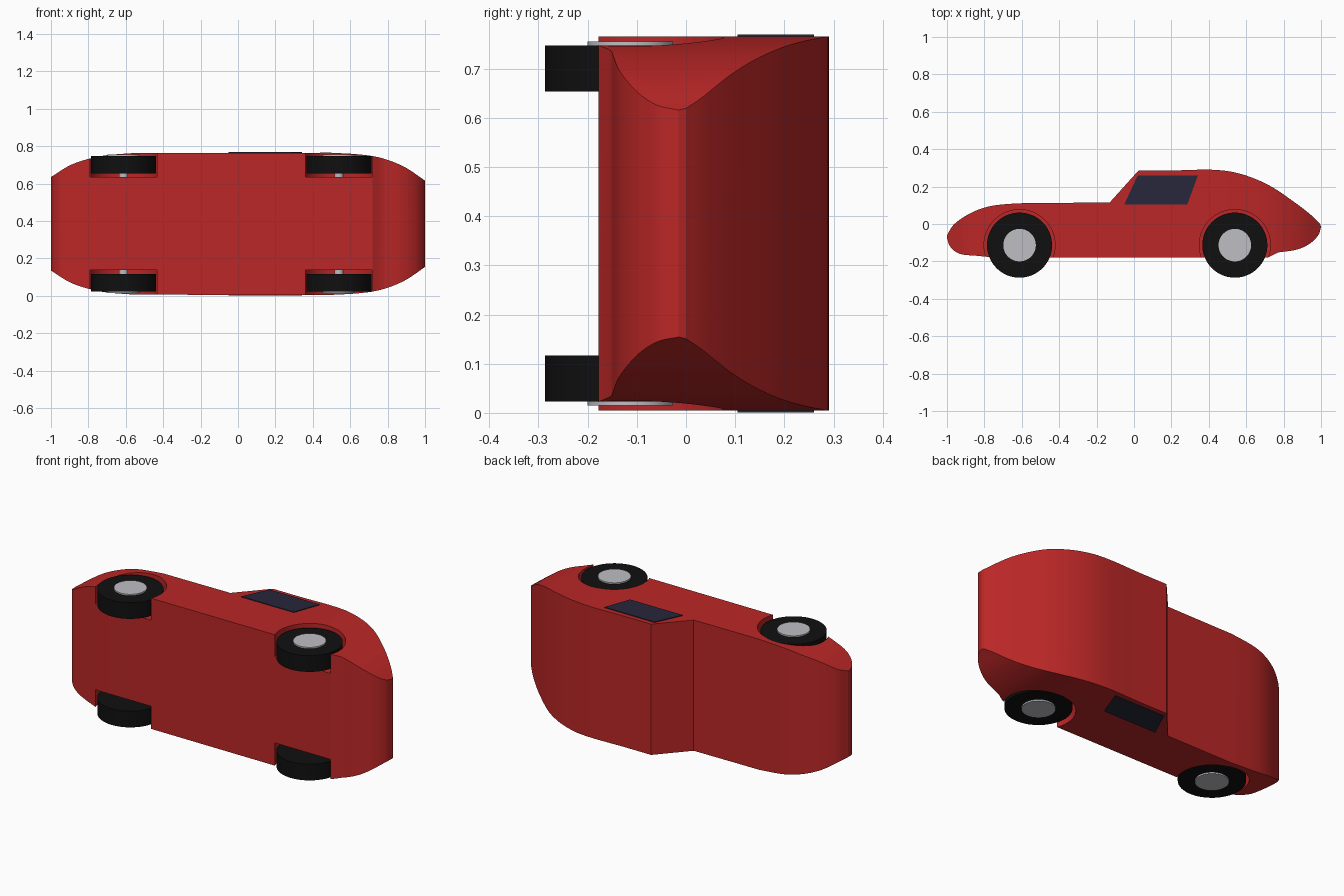
import bpy, bmesh, math
from mathutils import Vector

cube = bpy.data.objects.get("Cube")
if cube:
    bpy.data.objects.remove(cube, do_unlink=True)

MID = 0.385                      # middle of the car's width, along z
WHEEL_X, WHEEL_Y = (-0.612, 0.539), -0.113


def material(name, r, g, b):
    m = bpy.data.materials.new(name)
    m.use_nodes = True
    m.diffuse_color = (r, g, b, 1)
    m.node_tree.nodes["Principled BSDF"].inputs["Base Color"].default_value = (r, g, b, 1)
    return m


red = material("body red", 0.5, 0.02, 0.02)
black = material("tyre black", 0.005, 0.005, 0.005)
silver = material("hub silver", 0.52, 0.51, 0.55)
glass = material("window dark", 0.02, 0.02, 0.045)


def spline(pts, steps=6):
    """Smooth open curve through the points."""
    p = [Vector(q) for q in pts]
    p = [2 * p[0] - p[1]] + p + [2 * p[-1] - p[-2]]
    out = []
    for a, b, c, d in zip(p, p[1:], p[2:], p[3:]):
        for i in range(steps):
            t = i / steps
            out.append(b + (c - a) * t / 2 + (a * 2 - b * 5 + c * 4 - d) * t * t / 2
                       + (b * 3 - a - c * 3 + d) * t ** 3 / 2)
    return out + [p[-2]]


def prism(name, outline, lo, hi, mat, axis="z"):
    """Extrude an outline along z, or an (x, z) outline along y."""
    def place(p, h):
        return (p[0], p[1], h) if axis == "z" else (p[0], h, p[1])
    bm = bmesh.new()
    rings = [[bm.verts.new(place(p, h)) for p in outline] for h in (lo, hi)]
    n = len(outline)
    for ring in rings:
        bm.faces.new(ring)
    for i in range(n):
        j = (i + 1) % n
        bm.faces.new((rings[0][i], rings[0][j], rings[1][j], rings[1][i]))
    bmesh.ops.recalc_face_normals(bm, faces=bm.faces)
    me = bpy.data.meshes.new(name)
    bm.to_mesh(me)
    bm.free()
    me.materials.append(mat)
    ob = bpy.data.objects.new(name, me)
    bpy.context.collection.objects.link(ob)
    return ob


def smooth(ob, angle=30):
    bpy.ops.object.select_all(action="DESELECT")
    ob.select_set(True)
    bpy.context.view_layer.objects.active = ob
    bpy.ops.object.shade_smooth_by_angle(angle=math.radians(angle))


def disc(name, x, radius, lo, hi, mat):
    ring = [(x + radius * math.cos(math.tau * i / 64),
             WHEEL_Y + radius * math.sin(math.tau * i / 64)) for i in range(64)]
    return prism(name, ring, lo, hi, mat)


# Body side profile: nose and bonnet, roof and tail, underside
bonnet = spline([(-1, -0.06), (-0.96, 0.0), (-0.87, 0.06), (-0.76, 0.097),
                 (-0.6, 0.111), (-0.4, 0.113), (-0.13, 0.115)])
tail = spline([(0.024, 0.286), (0.2, 0.286), (0.42, 0.29), (0.57, 0.268), (0.72, 0.208),
               (0.86, 0.115), (0.95, 0.045), (0.995, 0.0)])
under = spline([(1, -0.015), (0.985, -0.06), (0.94, -0.105), (0.87, -0.137), (0.77, -0.152)])
nose = spline([(-0.76, -0.178), (-0.84, -0.17), (-0.93, -0.16), (-0.98, -0.125), (-0.999, -0.08)])
body = prism("body", bonnet + tail + under + [Vector((0.72, -0.178))] + nose, -0.1, 0.9, red)

# Plan outline, half drawn and mirrored across the width
half = spline([(-1, 0.25), (-0.9, 0.312), (-0.8, 0.347), (-0.7, 0.367), (-0.55, 0.379)]) \
    + spline([(0.5, 0.38), (0.65, 0.371), (0.77, 0.351), (0.89, 0.304), (1.001, 0.23)])
plan = [(p.x, MID + p.y) for p in half] + [(p.x, MID - p.y) for p in reversed(half)]
cutters = [(prism("plan_cutter", plan, -1, 1, red, "y"), "INTERSECT")]

# Wheel wells
for x in WHEEL_X:
    for lo, hi in ((-0.3, 0.137), (0.636, 1.1)):
        cutters.append((disc("well_cutter", x, 0.19, lo, hi, red), "DIFFERENCE"))

for cutter, op in cutters:
    cutter.hide_render = True
    mod = body.modifiers.new("cut", "BOOLEAN")
    mod.object, mod.operation, mod.solver = cutter, op, "EXACT"
graph = bpy.context.evaluated_depsgraph_get()
shaped = bpy.data.meshes.new_from_object(body.evaluated_get(graph))
body.modifiers.clear()
body.data = shaped
for cutter, op in cutters:
    bpy.data.objects.remove(cutter, do_unlink=True)
smooth(body, 20)

# Wheels, hubs and axles
for x, end in zip(WHEEL_X, ("front", "rear")):
    smooth(disc(end + "_axle", x, 0.024, 0.05, 0.72, silver))
    for side, s in (("right", 1), ("left", -1)):
        def span(a, b):
            return sorted((MID + s * a, MID + s * b))
        smooth(disc(f"{end}_{side}_tyre", x, 0.174, *span(0.268, 0.362), black))
        smooth(disc(f"{end}_{side}_hub", x, 0.087, *span(0.35, 0.37), silver))

# Side windows
pane = [(-0.052, 0.105), (0.02, 0.26), (0.342, 0.26), (0.285, 0.105)]
prism("right_window", pane, 0.764, 0.769, glass)
prism("left_window", pane, 0.001, 0.006, glass)
